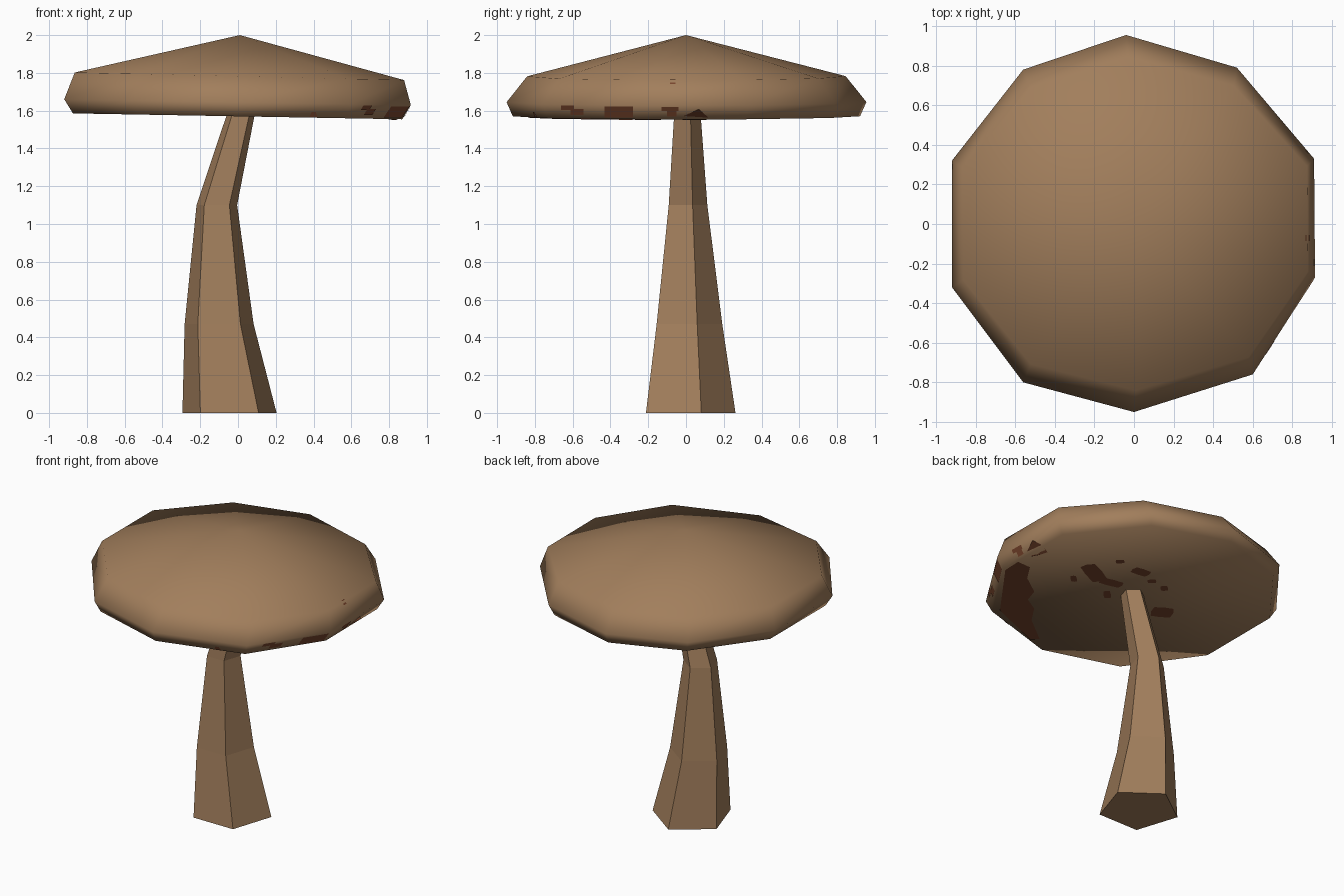
import bpy, bmesh, math
from mathutils import Vector
from mathutils.bvhtree import BVHTree

if "Cube" in bpy.data.objects:
    bpy.data.objects.remove(bpy.data.objects["Cube"])


def material(name, rgb):
    m = bpy.data.materials.new(name)
    m.diffuse_color = (*rgb, 1)
    m.use_nodes = True
    m.node_tree.nodes["Principled BSDF"].inputs["Base Color"].default_value = m.diffuse_color
    return m


BROWN = material("mushroom_brown", (0.36, 0.21, 0.107))
RUST = material("rust_spots", (0.19, 0.06, 0.026))


def add_object(name, bm, mat, smooth=False):
    me = bpy.data.meshes.new(name)
    for f in bm.faces:
        f.smooth = smooth
    bm.to_mesh(me)
    me.materials.append(mat)
    ob = bpy.data.objects.new(name, me)
    bpy.context.collection.objects.link(ob)
    return ob


def loft(bm, rings):
    rows = [[bm.verts.new(p) for p in r] for r in rings]
    n = len(rows[0])
    for a, b in zip(rows, rows[1:]):
        for i in range(n):
            j = (i + 1) % n
            bm.faces.new((a[i], a[j], b[j], b[i]))
    bm.faces.new(rows[0][::-1])
    return rows


# stem: bent, tapering pentagon
bm = bmesh.new()
sections = [(0, -0.045, 0.262), (0.47, -0.10, 0.192),
            (1.10, -0.112, 0.113), (1.60, 0.02, 0.076)]
rings = [[(cx + r * math.cos(math.radians(90 + 72 * k)),
           r * math.sin(math.radians(90 + 72 * k)), z) for k in range(5)]
         for z, cx, r in sections]
rows = loft(bm, rings)
bm.faces.new(rows[-1])
add_object("stem", bm, BROWN)
bm.free()

# cap: slightly tilted ten-sided cone with a bevelled rim
outline = [(-0.04, 0.955), (-0.56, 0.78), (-0.92, 0.32), (-0.92, -0.32),
           (-0.56, -0.80), (0, -0.95), (0.60, -0.76), (0.915, -0.27),
           (0.91, 0.33), (0.52, 0.79)]
# scale x, scale y, shift x, height, tilt
levels = [(0.95, 0.965, 0, 1.57, 0.017),
          (1.0, 1.0, 0, 1.645, 0.017),
          (0.95, 0.885, 0.01, 1.782, 0.022)]
bm = bmesh.new()
rings = [[(x * sx + dx, y * sy, z - t * x) for x, y in outline]
         for sx, sy, dx, z, t in levels]
rows = loft(bm, rings)
tip = bm.verts.new((0.01, 0, 2.0))
for i in range(10):
    bm.faces.new((rows[-1][i], rows[-1][(i + 1) % 10], tip))
bmesh.ops.recalc_face_normals(bm, faces=bm.faces)
add_object("cap", bm, BROWN, smooth=True)
tree = BVHTree.FromBMesh(bm)
bm.free()

# rust spots: thin patches projected on to the cap
spots = bmesh.new()


def patch(points, direction):
    verts = []
    for p in points:
        hit, normal, _, _ = tree.ray_cast(Vector(p), Vector(direction))
        if hit:
            verts.append(spots.verts.new(hit + normal * 0.004))
    if len(verts) > 2:
        f = spots.faces.new(verts)
        f.normal_update()
        if f.normal.dot(Vector(direction)) > 0:
            f.normal_flip()


def under(points):
    # u, d are diagonal axes of the underside
    s = math.sqrt(0.5)
    patch([((d - u) * s, (d + u) * s, 1) for u, d in points], (0, 0, 1))


def blob(u, d, ru, rd, turn=0):
    c, s = math.cos(turn), math.sin(turn)
    pts = []
    for k in range(8):
        a = k * math.pi / 4
        r = 1.0 if k % 2 else 0.8
        p, q = ru * r * math.cos(a), rd * r * math.sin(a)
        pts.append((u + p * c - q * s, d + p * s + q * c))
    under(pts)


# large stain at the front right edge
under([(-0.79, 0.42), (-0.87, -0.1), (-0.71, -0.5), (-0.65, -0.5),
       (-0.68, -0.25), (-0.65, -0.1), (-0.68, 0.02), (-0.63, 0.12),
       (-0.66, 0.3), (-0.63, 0.44), (-0.70, 0.52)])
# spots round the stem
for b in [(-0.23, 0.32, 0.07, 0.15, 0.3), (-0.13, 0.18, 0.10, 0.05, -0.6),
          (-0.17, 0.03, 0.03, 0.06), (-0.365, 0.26, 0.025, 0.05),
          (-0.05, 0.45, 0.035, 0.03), (0.07, 0.30, 0.08, 0.05, -0.7),
          (0.13, 0.17, 0.035, 0.03), (0.20, 0.07, 0.03, 0.04),
          (0.16, -0.24, 0.09, 0.08, -0.3), (-0.57, 0.64, 0.08, 0.06, 0.4)]:
    blob(*b)
# rim spots seen from the right: y range, z range
for y0, y1, z0, z1 in [(-0.66, -0.59, 1.605, 1.63), (-0.61, -0.54, 1.58, 1.612),
                       (-0.43, -0.28, 1.565, 1.625), (-0.13, -0.04, 1.60, 1.622),
                       (-0.10, -0.05, 1.57, 1.60), (-0.085, -0.055, 1.74, 1.765)]:
    patch([(2, y0, z0), (2, y1, z0), (2, y1, z1), (2, y0, z1)], (-1, 0, 0))
# small rim spot seen from the front
patch([(0.375, -2, 1.567), (0.42, -2, 1.567), (0.41, -2, 1.595),
       (0.39, -2, 1.595)], (0, 1, 0))
add_object("rust_spots", spots, RUST)
spots.free()
